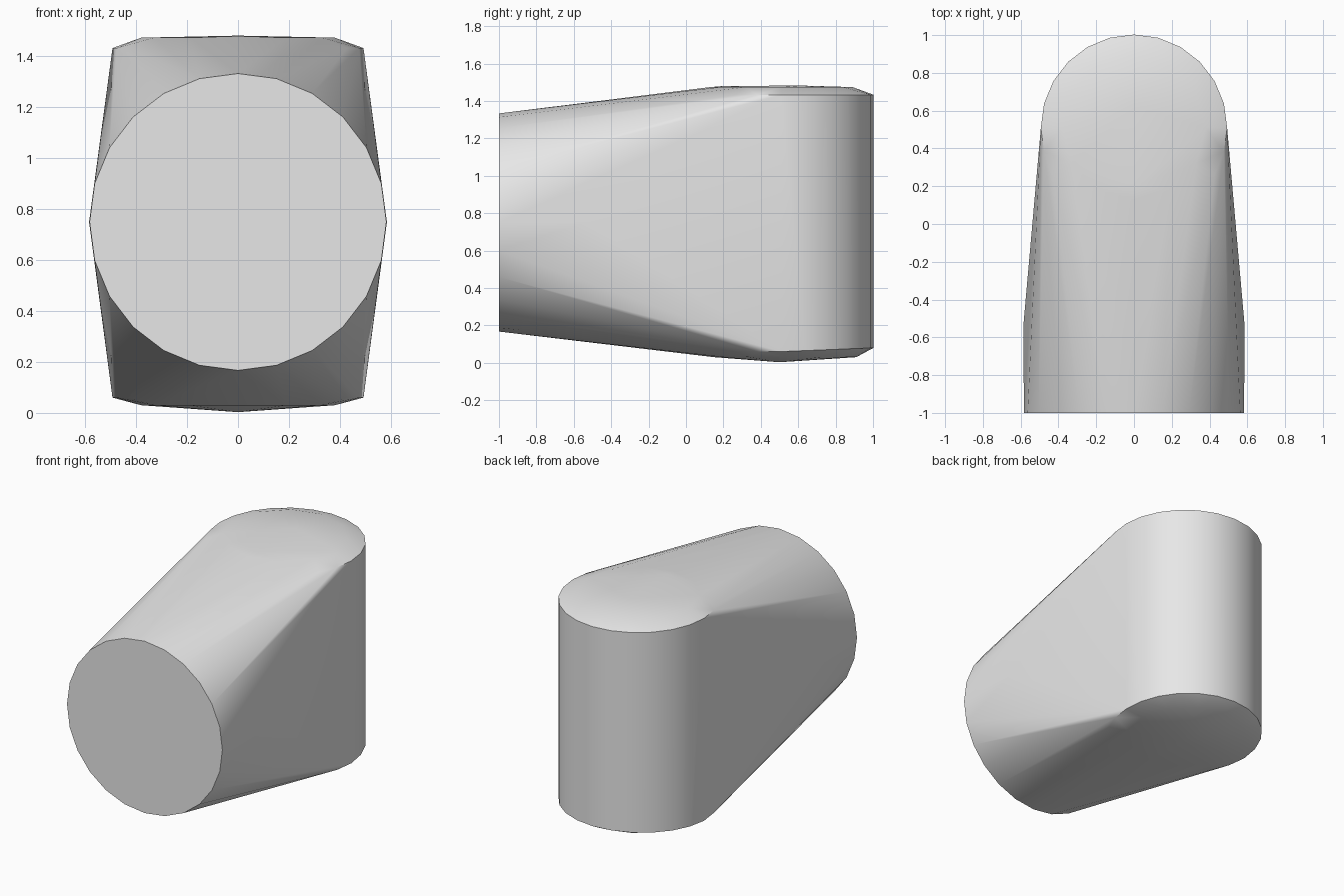
import bpy, bmesh
from math import sin, cos, pi, radians

cube = bpy.data.objects.get("Cube")
if cube:
    bpy.data.objects.remove(cube, do_unlink=True)

grey = bpy.data.materials.new("light grey")
grey.use_nodes = True
colour = (0.8, 0.8, 0.8, 1)
grey.diffuse_color = colour
grey.node_tree.nodes["Principled BSDF"].inputs["Base Color"].default_value = colour

MID_Z = 0.75
MID_Y = 0.51


def circle(radius, sides):
    return [(radius * sin(2 * pi * i / sides), radius * cos(2 * pi * i / sides))
            for i in range(sides)]


points = []
# Round front face
points += [(x, -1, MID_Z + z) for x, z in circle(0.583, 24)]
# Side bulges behind the front face
points += [(s * 0.585, -0.53, MID_Z) for s in (-1, 1)]
# Upright rounded back, as a bottom and a top rim
for x, y in circle(0.493, 24):
    points += [(x, MID_Y + y, 0.06 + 0.02 * max(y, 0) / 0.493),
               (x, MID_Y + y, 1.433)]
# Shallow bevelled caps with slightly raised centres
for x, y in circle(0.38, 12):
    points += [(x, MID_Y + 0.02 + y, 0.03), (x, MID_Y + y, 1.474)]
points += [(0, 0.5, 0.003), (0, 0.2, 1.48), (0, 0.62, 1.482)]

# Stretch one tight skin over all the outlines
bm = bmesh.new()
for p in points:
    bm.verts.new(p)
bmesh.ops.convex_hull(bm, input=bm.verts[:])
bmesh.ops.delete(bm, geom=[v for v in bm.verts if not v.link_faces], context="VERTS")
bmesh.ops.dissolve_limit(bm, angle_limit=radians(0.5), verts=bm.verts[:], edges=bm.edges[:])
bmesh.ops.recalc_face_normals(bm, faces=bm.faces[:])

mesh = bpy.data.meshes.new("body")
bm.to_mesh(mesh)
bm.free()
mesh.materials.append(grey)
body = bpy.data.objects.new("body", mesh)
bpy.context.collection.objects.link(body)

# Soft flanks, crisp front and cap edges
bpy.ops.object.select_all(action="DESELECT")
body.select_set(True)
bpy.context.view_layer.objects.active = body
bpy.ops.object.shade_smooth_by_angle(angle=radians(25))
